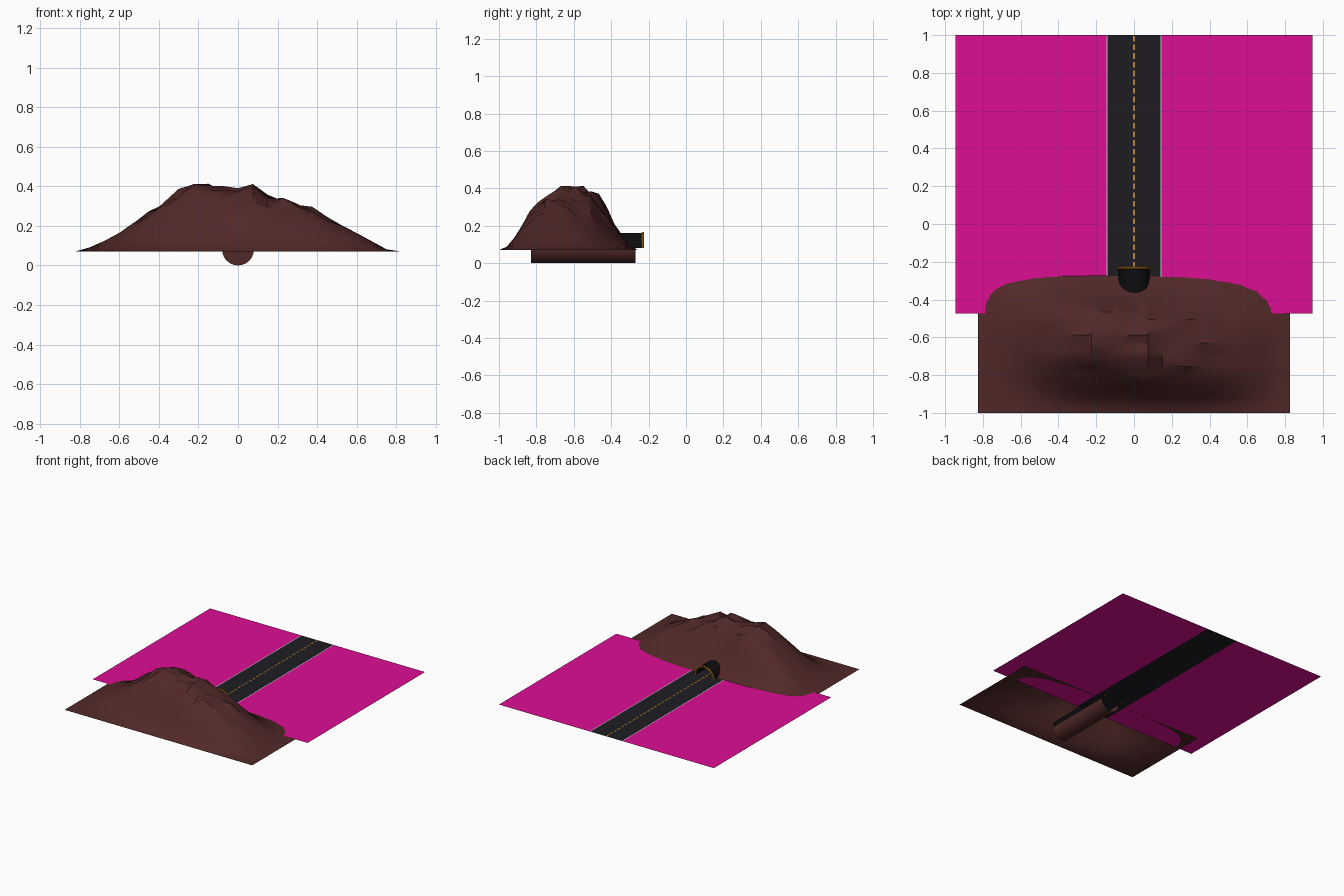
import bpy, bmesh, math, random
from mathutils import Vector

if "Cube" in bpy.data.objects:
    bpy.data.objects.remove(bpy.data.objects["Cube"])

random.seed(4)
GROUND_Z, BASE_Z, R = 0.08, 0.07, 0.08


def material(name, rgb):
    m = bpy.data.materials.new(name)
    m.diffuse_color = (*rgb, 1)
    m.use_nodes = True
    m.node_tree.nodes["Principled BSDF"].inputs["Base Color"].default_value = m.diffuse_color
    return m


ROCK = material("rock", (0.082, 0.022, 0.021))
FIELD = material("field", (0.72, 0.004, 0.29))
ASPHALT = material("asphalt", (0.013, 0.012, 0.016))
BLACK = material("black", (0.004, 0.004, 0.005))
ORANGE = material("orange", (0.65, 0.27, 0.01))
WHITE = material("white", (0.7, 0.7, 0.7))


def finish(name, bm, mat, smooth=False):
    me = bpy.data.meshes.new(name)
    bm.to_mesh(me)
    bm.free()
    ob = bpy.data.objects.new(name, me)
    bpy.context.collection.objects.link(ob)
    me.materials.append(mat)
    if smooth:
        bpy.ops.object.select_all(action='DESELECT')
        ob.select_set(True)
        bpy.context.view_layer.objects.active = ob
        bpy.ops.object.shade_smooth_by_angle(angle=math.radians(35))
    return ob


def rect(bm, x0, x1, y0, y1, z):
    bm.faces.new([bm.verts.new(p) for p in
                  ((x0, y0, z), (x1, y0, z), (x1, y1, z), (x0, y1, z))])


def loft(bm, rows, close=False):
    """Skin between rows of points."""
    vs = [[bm.verts.new(p) for p in r] for r in rows]
    for a, b in zip(vs, vs[1:]):
        n = len(a)
        for i in range(n if close else n - 1):
            j = (i + 1) % n
            bm.faces.new((a[i], a[j], b[j], b[i]))
    return vs


def interp(table, t):
    for (a, fa), (b, fb) in zip(table, table[1:]):
        if t <= b:
            return fa + (fb - fa) * max(0, t - a) / (b - a)
    return table[-1][1]


# Field on both sides of the road
bm = bmesh.new()
for s in (-1, 1):
    a, b = sorted((s * 0.14, s * 0.945))
    rect(bm, a, b, -0.475, 1, GROUND_Z)
finish("field", bm, FIELD)

# Road, edge lines and centre dashes
bm = bmesh.new()
rect(bm, -0.14, 0.14, -0.475, 1, GROUND_Z)
finish("road", bm, ASPHALT)
bm = bmesh.new()
for s in (-1, 1):
    rect(bm, s * 0.142 - 0.003, s * 0.142 + 0.003, -0.475, 1, GROUND_Z + 0.001)
finish("edge_lines", bm, WHITE)
bm = bmesh.new()
y = -0.46
while y < 0.97:
    rect(bm, -0.004, 0.004, y, y + 0.03, GROUND_Z + 0.001)
    y += 0.046
finish("centre_dashes", bm, ORANGE)

# Mountain: height grid from a front profile and a side profile
front = [(-0.825, 0), (-0.72, .03), (-0.6, .095), (-0.5, .165), (-0.38, .275),
         (-0.3, .315), (-0.22, .35), (-0.12, .345), (-0.05, .325), (0.07, .35),
         (0.13, .295), (0.22, .30), (0.29, .245), (0.38, .225), (0.44, .18),
         (0.5, .145), (0.6, .095), (0.68, .05), (0.75, .012), (0.825, 0)]
side = [(-1, 0), (-0.96, .04), (-0.92, .17), (-0.88, .34), (-0.84, .56),
        (-0.8, .69), (-0.76, .84), (-0.72, .92), (-0.68, 1), (-0.6, .98),
        (-0.56, 1), (-0.52, .93), (-0.48, .86), (-0.44, .64), (-0.4, .42),
        (-0.36, .26), (-0.32, .12), (-0.28, .03), (-0.26, 0)]
NX, NY = 22, 18
rows = []
for j in range(NY + 1):
    row = []
    for i in range(NX + 1):
        x, y = -0.825 + 1.65 * i / NX, -1 + 0.74 * j / NY
        bend = math.sin(math.pi * j / NY)
        h = interp(front, x) * interp(side, y + 0.13 * x * bend)
        if h > 0.13:  # craggy summit
            h += min(1, (h - 0.13) / 0.1) * random.uniform(-0.04, 0.008)
        row.append((x, y, BASE_Z + h))
    rows.append(row)
bm = bmesh.new()
loft(bm, rows)

# Cut the tunnel mouth out of the back slope
N = 24
apothem = R * math.cos(math.pi / N)


def near(f):
    c = f.calc_center_median()
    return abs(c.x) < 0.13 and c.y > -0.5


for k in range(N):
    a = 2 * math.pi * (k + 0.5) / N
    n = Vector((math.cos(a), 0, math.sin(a)))
    fs = [f for f in bm.faces if near(f)]
    geom = list({e for f in fs for e in f.edges} | {v for f in fs for v in f.verts}) + fs
    bmesh.ops.bisect_plane(bm, geom=geom, dist=1e-6, plane_no=n,
                           plane_co=Vector((0, 0, GROUND_Z)) + n * apothem)
inside = []
for f in bm.faces:
    c = f.calc_center_median()
    if near(f) and math.hypot(c.x, c.z - GROUND_Z) < apothem:
        inside.append(f)
bmesh.ops.delete(bm, geom=inside, context='FACES')
finish("mountain", bm, ROCK, True)

# Tunnel bore: closed at the inner end, hanging below the mountain base
ring = [(R * math.cos(2 * math.pi * k / N), GROUND_Z + R * math.sin(2 * math.pi * k / N))
        for k in range(N)]
bm = bmesh.new()
vs = loft(bm, [[(x, -0.83, z) for x, z in ring],
               [(x, -0.27 - max(0, z - GROUND_Z) * 1.6, z) for x, z in ring]], True)
bm.faces.new(vs[0])
bmesh.ops.recalc_face_normals(bm, faces=bm.faces[:])
finish("tunnel_bore", bm, ROCK, True)


# Half-round arches swept from a profile of (radius, y)
def arch(name, profile, mat):
    bm = bmesh.new()
    rows = []
    for k in range(25):
        a = math.pi * k / 24
        rows.append([(r * math.cos(a), y, GROUND_Z + r * math.sin(a)) for r, y in profile])
    vs = loft(bm, rows, True)
    bm.faces.new(vs[0])
    bm.faces.new(vs[-1])
    bmesh.ops.recalc_face_normals(bm, faces=bm.faces[:])
    finish(name, bm, mat, True)


arch("tunnel_lining", [(0.082, -0.82), (0.082, -0.23), (0.078, -0.23), (0.078, -0.82)], BLACK)
arch("tunnel_rim", [(0.081 + 0.006 * math.cos(t * math.pi / 4),
                     -0.231 + 0.007 * math.sin(t * math.pi / 4)) for t in range(8)], ORANGE)
